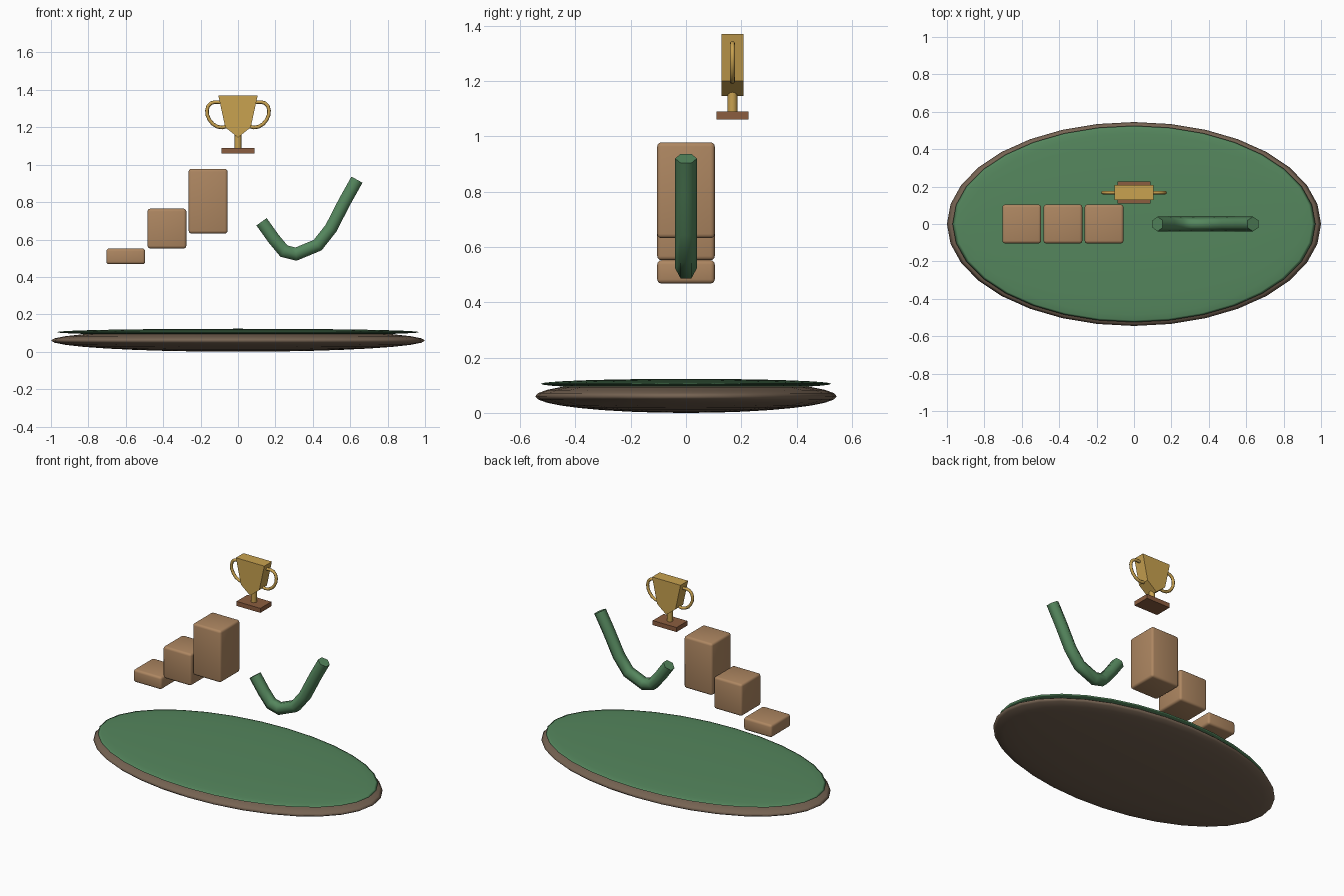
import bpy, bmesh, math
from mathutils import Vector

if "Cube" in bpy.data.objects:
    bpy.data.objects.remove(bpy.data.objects["Cube"])


def mat(name, rgb):
    m = bpy.data.materials.new(name)
    m.diffuse_color = (*rgb, 1)
    m.use_nodes = True
    m.node_tree.nodes["Principled BSDF"].inputs["Base Color"].default_value = m.diffuse_color
    return m


GREEN = mat("green", (0.09, 0.24, 0.11))
SOIL = mat("soil", (0.18, 0.125, 0.085))
TAN = mat("tan", (0.42, 0.24, 0.12))
GOLD = mat("gold", (0.58, 0.36, 0.08))
WOOD = mat("wood", (0.26, 0.11, 0.05))


def finish(bm, name, material, smooth=None):
    bmesh.ops.recalc_face_normals(bm, faces=bm.faces)
    me = bpy.data.meshes.new(name)
    bm.to_mesh(me)
    bm.free()
    ob = bpy.data.objects.new(name, me)
    bpy.context.collection.objects.link(ob)
    me.materials.append(material)
    if smooth:
        bpy.ops.object.select_all(action='DESELECT')
        ob.select_set(True)
        bpy.context.view_layer.objects.active = ob
        bpy.ops.object.shade_smooth_by_angle(angle=math.radians(smooth))
    return ob


def disc(name, z, radii, material):
    bm = bmesh.new()
    bmesh.ops.create_uvsphere(bm, u_segments=32, v_segments=16, radius=1)
    for v in bm.verts:
        v.co = Vector((v.co.x * radii[0], v.co.y * radii[1], z + v.co.z * radii[2]))
    finish(bm, name, material, 180)


def box(name, lo, hi, material, bevel=0):
    lo, hi = Vector(lo), Vector(hi)
    bm = bmesh.new()
    bmesh.ops.create_cube(bm, size=1)
    for v in bm.verts:
        v.co = (lo + hi) / 2 + v.co * (hi - lo)
    if bevel:
        bmesh.ops.bevel(bm, geom=bm.edges[:], offset=bevel, segments=3,
                        profile=0.5, affect='EDGES')
    finish(bm, name, material, 30 if bevel else None)


def tube(name, path, y, radius, sides, material):
    """Sweep a polygon along a path lying in the xz plane."""
    pts = [Vector((x, y, z)) for x, z in path]
    bm = bmesh.new()
    rings = []
    for i, p in enumerate(pts):
        d1 = (p - pts[i - 1]).normalized() if i else (pts[1] - p).normalized()
        d2 = (pts[i + 1] - p).normalized() if i < len(pts) - 1 else d1
        t = (d1 + d2).normalized()
        n = Vector((-t.z, 0, t.x)) / max(t.dot(d1), 0.5)
        ring = []
        for k in range(sides):
            a = 2 * math.pi * k / sides
            ring.append(bm.verts.new(p + radius * (Vector((0, math.cos(a), 0)) + n * math.sin(a))))
        rings.append(ring)
    for r, s in zip(rings, rings[1:]):
        for k in range(sides):
            j = (k + 1) % sides
            bm.faces.new((r[k], r[j], s[j], s[k]))
    bm.faces.new(rings[0])
    bm.faces.new(rings[-1])
    finish(bm, name, material, 65)


# oval island: soil and grass
disc("soil_base", 0.06, (1.0, 0.545, 0.06), SOIL)
disc("grass_top", 0.105, (0.97, 0.525, 0.018), GREEN)

# three rising blocks
for i, (z0, z1) in enumerate([(0.468, 0.552), (0.552, 0.765), (0.632, 0.978)]):
    x = -0.6 + 0.22 * i
    box(f"step_{i + 1}", (x - 0.104, -0.104, z0), (x + 0.104, 0.104, z1), TAN, 0.015)

# rising curve
tube("growth_curve", [(0.126, 0.695), (0.19, 0.605), (0.246, 0.538), (0.31, 0.522),
                      (0.426, 0.57), (0.497, 0.66), (0.57, 0.802), (0.636, 0.92)],
     0, 0.039, 6, GREEN)

# trophy
Y = 0.168
box("trophy_base", (-0.088, Y - 0.058, 1.06), (0.088, Y + 0.058, 1.09), WOOD)

bm = bmesh.new()
bmesh.ops.create_cone(bm, cap_ends=True, segments=12, radius1=0.018, radius2=0.018, depth=0.08)
bmesh.ops.translate(bm, verts=bm.verts, vec=(0, Y, 1.125))
finish(bm, "trophy_stem", GOLD, 35)

# cup: extruded profile
bm = bmesh.new()
profile = [(-0.105, 1.37), (-0.068, 1.2), (0, 1.145), (0.068, 1.2), (0.105, 1.37)]
face = bm.faces.new([bm.verts.new((x, Y - 0.04, z)) for x, z in profile])
out = bmesh.ops.extrude_face_region(bm, geom=[face])
bmesh.ops.translate(bm, vec=(0, 0.08, 0),
                    verts=[g for g in out["geom"] if isinstance(g, bmesh.types.BMVert)])
finish(bm, "trophy_cup", GOLD)

# handles
handle = [(0.09, 1.334), (0.125, 1.335), (0.145, 1.329), (0.16, 1.314), (0.166, 1.29),
          (0.164, 1.265), (0.153, 1.24), (0.135, 1.218), (0.11, 1.203), (0.085, 1.199), (0.06, 1.205)]
for side, s in (("left", -1), ("right", 1)):
    tube(f"trophy_handle_{side}", [(s * x, z) for x, z in handle], Y, 0.0095, 8, GOLD)
